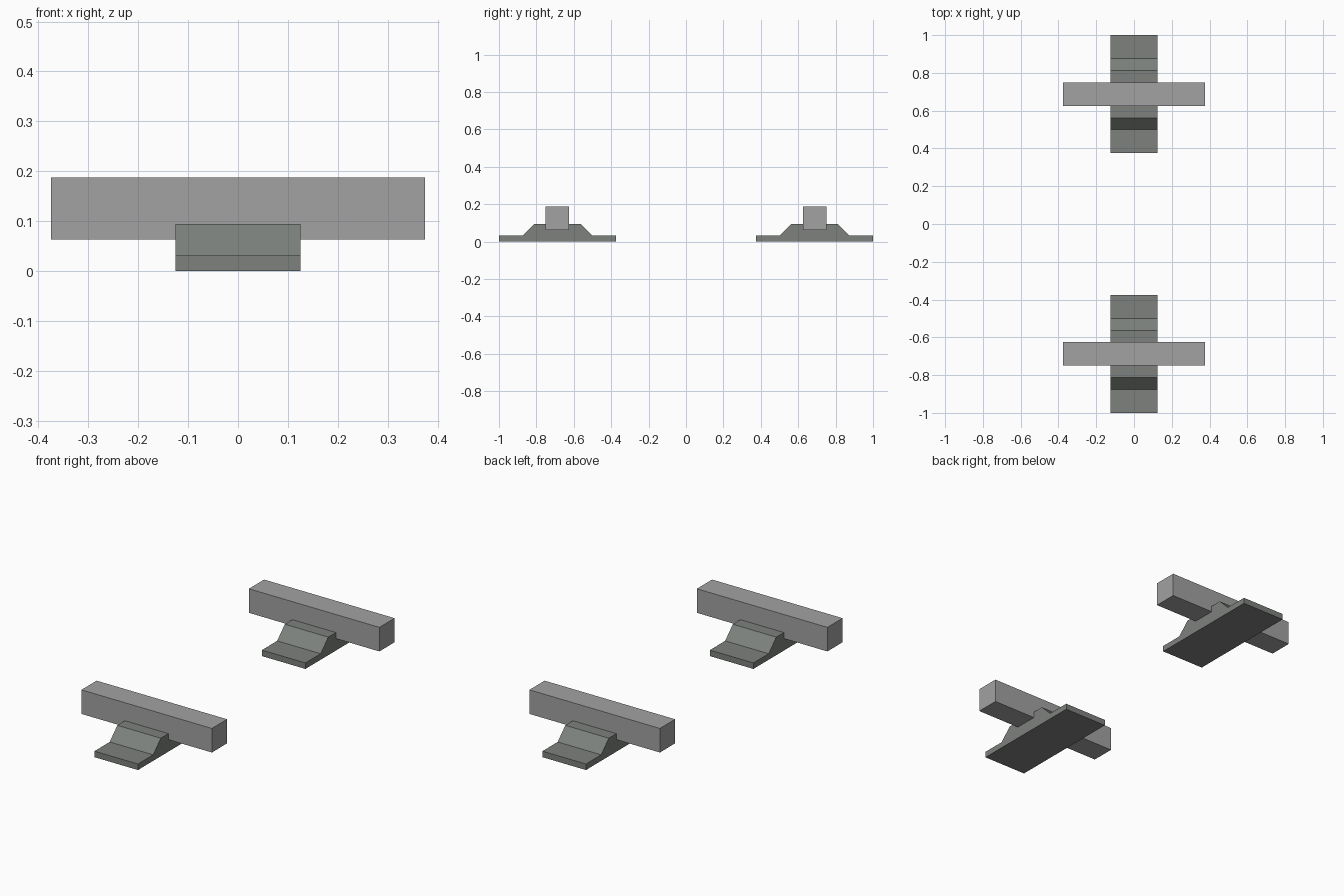
import bpy

if "Cube" in bpy.data.objects:
    bpy.data.objects.remove(bpy.data.objects["Cube"])


def material(name, rgb):
    m = bpy.data.materials.new(name)
    m.diffuse_color = (*rgb, 1)
    m.use_nodes = True
    m.node_tree.nodes["Principled BSDF"].inputs["Base Color"].default_value = m.diffuse_color
    return m


bar_grey = material("light grey", (0.36, 0.36, 0.36))
foot_grey = material("greenish grey", (0.205, 0.22, 0.205))


def extrude_x(name, profile, half, mat):
    """Extrude a (y, z) profile along x from -half to half."""
    n = len(profile)
    verts = [(x, y, z) for x in (-half, half) for y, z in profile]
    faces = [tuple(reversed(range(n))), tuple(range(n, 2 * n))]
    faces += [(i, (i + 1) % n, n + (i + 1) % n, n + i) for i in range(n)]
    me = bpy.data.meshes.new(name)
    me.from_pydata(verts, [], faces)
    me.materials.append(mat)
    ob = bpy.data.objects.new(name, me)
    bpy.context.collection.objects.link(ob)
    return ob


# stepped foot: thin plate with a raised, sloped middle
foot = [(-0.3125, 0), (0.3125, 0), (0.3125, 0.0313), (0.1875, 0.0313),
        (0.125, 0.0938), (-0.125, 0.0938), (-0.1875, 0.0313), (-0.3125, 0.0313)]
# square crossbar resting in the foot
bar = [(-0.0625, 0.0625), (0.0625, 0.0625), (0.0625, 0.1875), (-0.0625, 0.1875)]

for side, y in (("front", -0.6875), ("back", 0.6875)):
    extrude_x(side + "_foot", foot, 0.125, foot_grey).location.y = y
    extrude_x(side + "_crossbar", bar, 0.375, bar_grey).location.y = y
